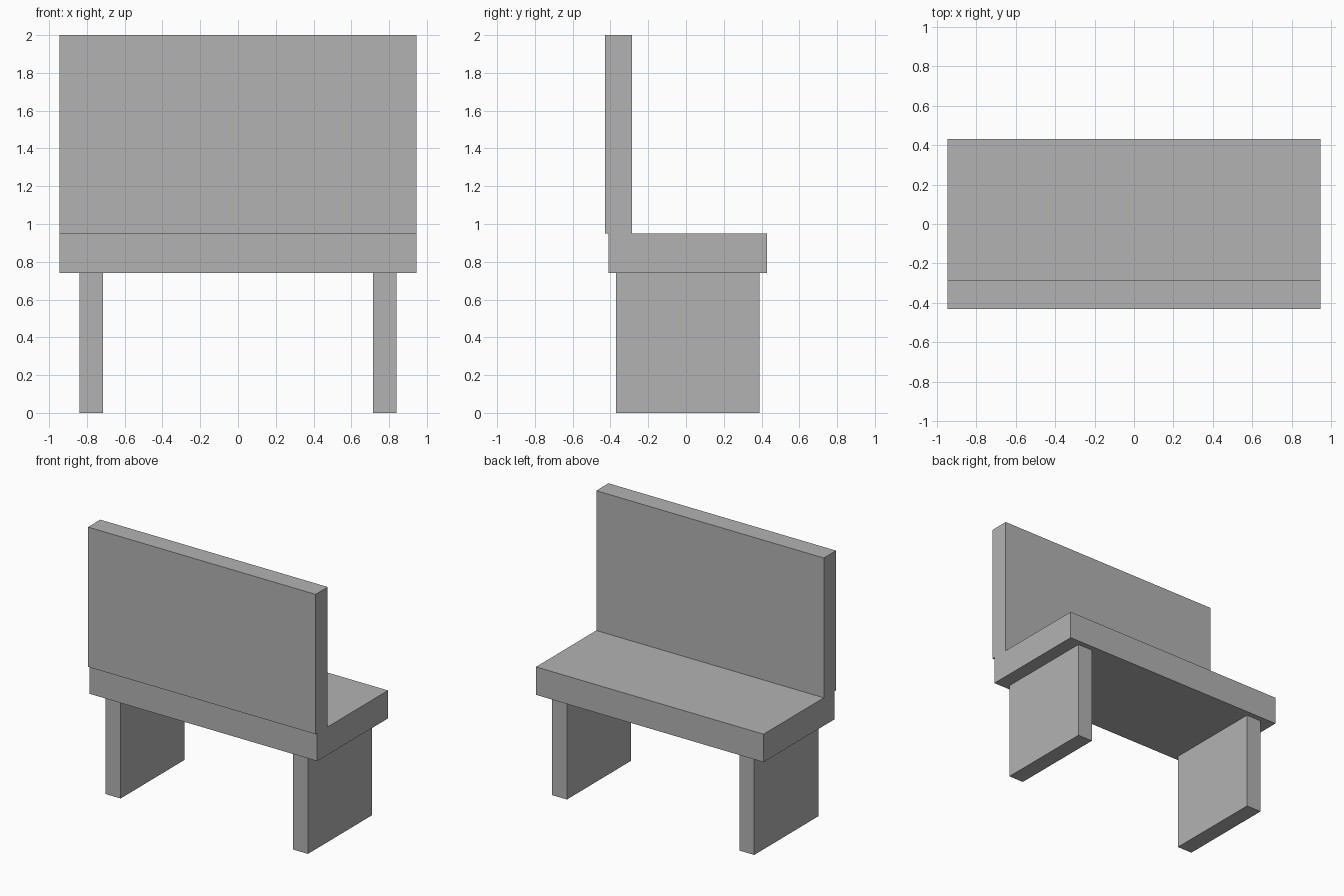
import bpy
from mathutils import Vector

cube = bpy.data.objects.get("Cube")
if cube:
    bpy.data.objects.remove(cube, do_unlink=True)

# One plain grey for the whole bench
grey = bpy.data.materials.new("plain grey")
grey.use_nodes = True
colour = (0.45, 0.45, 0.45, 1)
grey.diffuse_color = colour
grey.node_tree.nodes["Principled BSDF"].inputs["Base Color"].default_value = colour


def box(name, low, high):
    """Add a flat-faced box between two opposite corners."""
    low, high = Vector(low), Vector(high)
    bpy.ops.mesh.primitive_cube_add(size=1, location=(low + high) / 2)
    part = bpy.context.object
    part.name = name
    part.data.transform(part.matrix_basis.to_3x3().to_4x4())
    for vertex in part.data.vertices:
        vertex.co = vertex.co * (high - low)
    part.data.materials.append(grey)
    return part


half_width = 0.945
seat_bottom, seat_top = 0.74, 0.95

# Seat slab, with the backrest standing on its edge and overhanging slightly
box("seat", (-half_width, -0.41, seat_bottom), (half_width, 0.43, seat_top))
box("backrest", (-half_width, -0.43, seat_top), (half_width, -0.285, 2))

# Panel legs, one at each end
for name, centre in (("left_leg", 0.778), ("right_leg", -0.778)):
    box(name, (centre - 0.062, -0.37, 0), (centre + 0.062, 0.39, seat_bottom))
